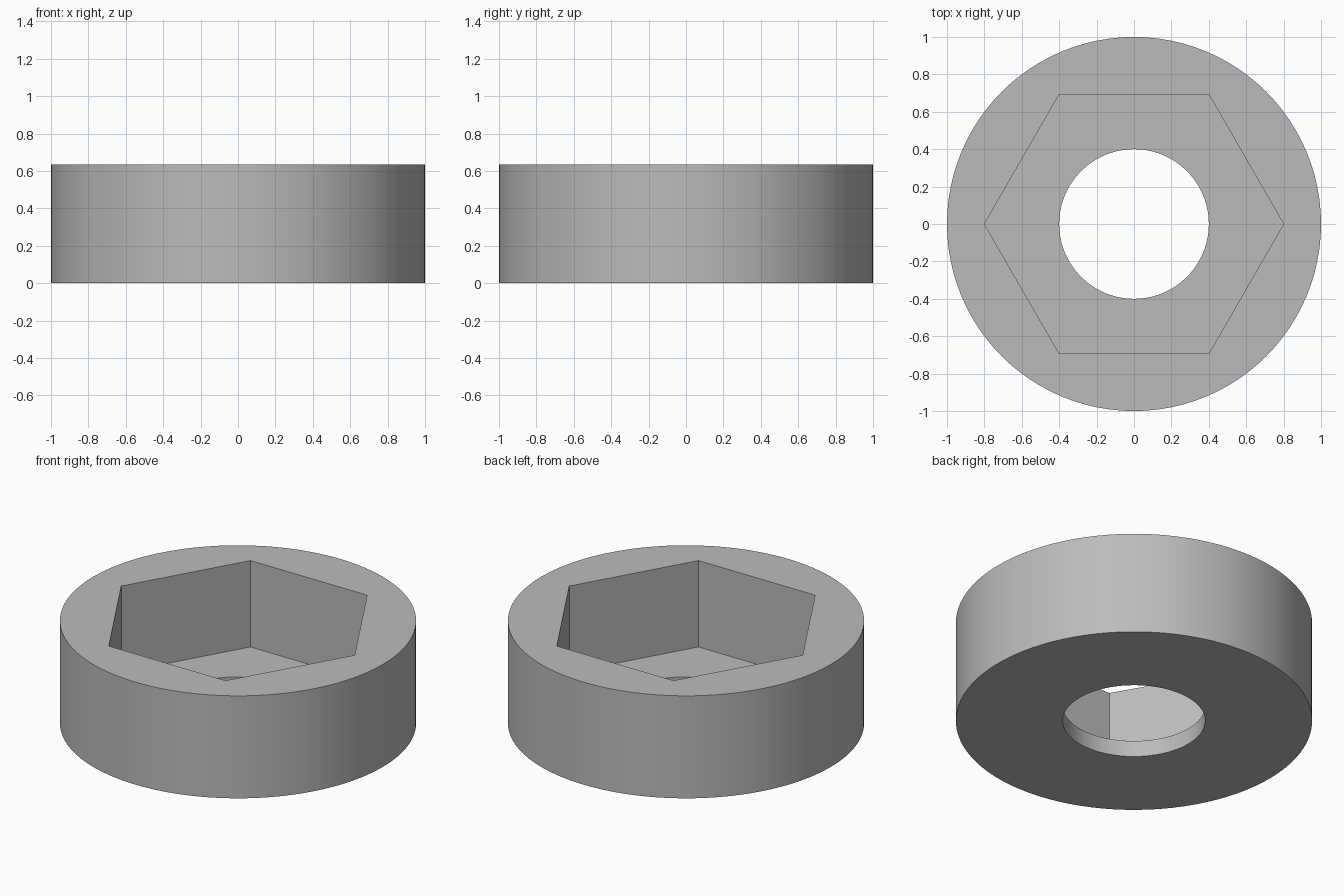
import bpy
import math

if "Cube" in bpy.data.objects:
    bpy.data.objects.remove(bpy.data.objects["Cube"])

HEIGHT, FLOOR = 0.635, 0.1
SIDES = 96


def prism(name, sides, radius, bottom, top, turn=0.0):
    """Upright prism between two heights."""
    bpy.ops.mesh.primitive_cylinder_add(
        vertices=sides, radius=radius, depth=top - bottom,
        location=(0, 0, (top + bottom) / 2), rotation=(0, 0, turn))
    obj = bpy.context.object
    obj.name = name
    return obj


def cut(body, cutter):
    """Subtract the cutter from the body, then discard it."""
    cutter.hide_render = True
    mod = body.modifiers.new(cutter.name, 'BOOLEAN')
    mod.operation = 'DIFFERENCE'
    mod.solver = 'EXACT'
    mod.object = cutter
    bpy.context.view_layer.objects.active = body
    bpy.ops.object.modifier_apply(modifier=mod.name)
    bpy.data.objects.remove(cutter)


# Plain grey material
grey = bpy.data.materials.new("plain grey")
grey.use_nodes = True
colour = (0.5, 0.5, 0.5, 1)
grey.diffuse_color = colour
grey.node_tree.nodes["Principled BSDF"].inputs["Base Color"].default_value = colour

# Round collar with a hexagonal pocket and a round bore through its floor
collar = prism("collar", SIDES, 1.0, 0, HEIGHT)
cut(collar, prism("hex_pocket", 6, 0.8, FLOOR, HEIGHT + 0.2, math.pi / 2))
cut(collar, prism("bore", SIDES, 0.4, -0.2, HEIGHT + 0.1))
collar.data.materials.clear()
collar.data.materials.append(grey)
for face in collar.data.polygons:
    face.material_index = 0

# Smooth round walls, crisp rims and pocket corners
bpy.ops.object.select_all(action='DESELECT')
collar.select_set(True)
bpy.context.view_layer.objects.active = collar
bpy.ops.object.shade_smooth_by_angle(angle=math.radians(30))
